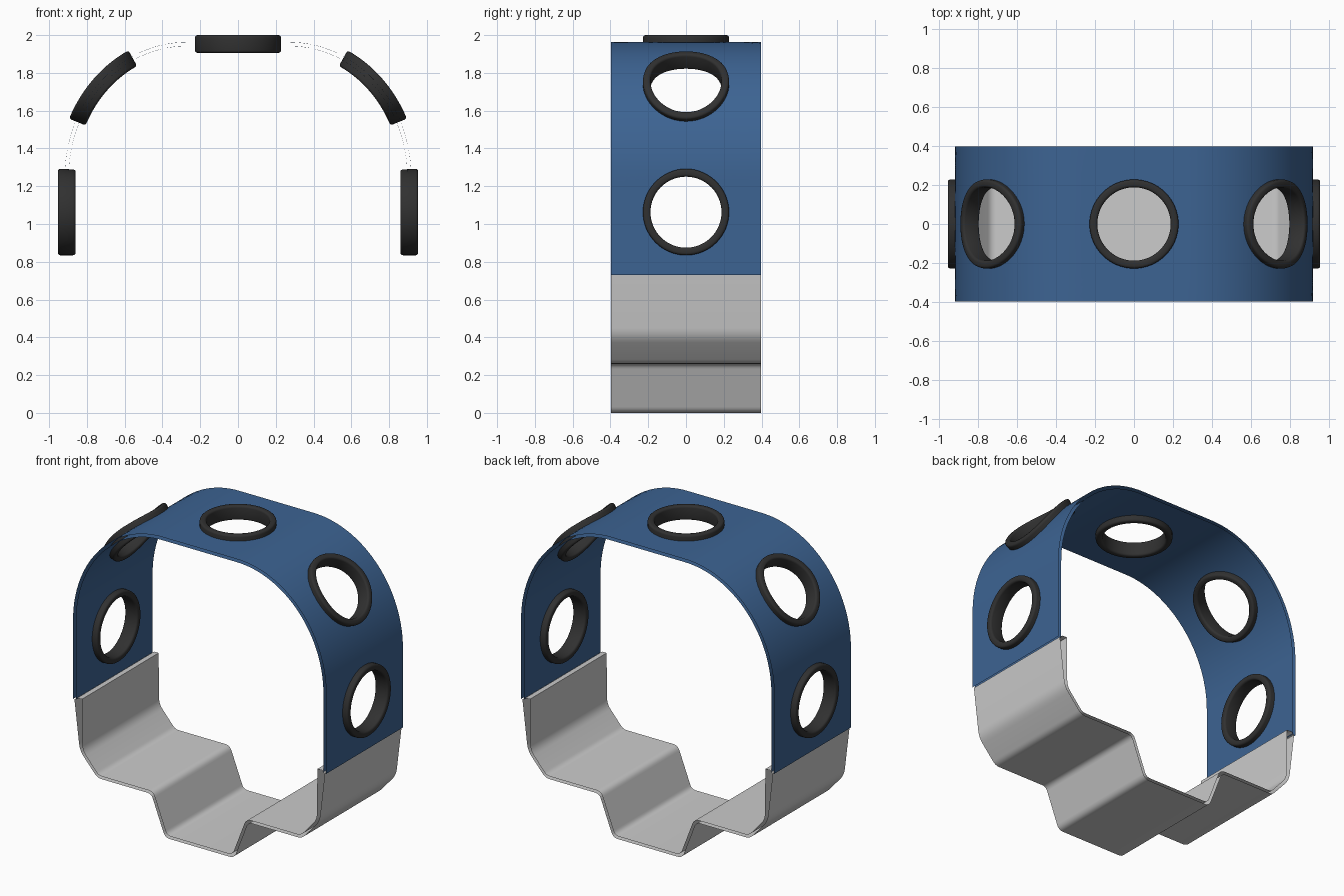
import bpy, bmesh, math
from mathutils import Vector

if "Cube" in bpy.data.objects:
    bpy.data.objects.remove(bpy.data.objects["Cube"])

W = 0.397                                  # half depth in y
X0, Z_LOW, Z_MID, Z_TOP = 0.907, 0.73, 1.25, 1.953
XF = 0.27                                  # half width of the flat roof
RX, RZ = X0 - XF, Z_TOP - Z_MID

# arc length table for the rounded shoulder
N = 400
table = [0.0]
for i in range(N):
    t = (i + 0.5) / N * math.pi / 2
    table.append(table[-1] + math.hypot(RX * math.sin(t), RZ * math.cos(t)) * math.pi / 2 / N)
S1 = Z_MID - Z_LOW
S2 = S1 + table[-1]
HALF = S2 + XF


def skin_point(s, y, n):
    """Point on the unrolled skin: s along the hoop, y in depth, n outwards."""
    side = 1
    if s > HALF:
        s, side = 2 * HALF - s, -1
    if s < S1:
        x, z, nx, nz = X0, Z_LOW + s, 1, 0
    elif s < S2:
        d = s - S1
        i = max(k for k in range(N) if table[k] <= d)
        t = (i + (d - table[i]) / (table[i + 1] - table[i])) / N * math.pi / 2
        x, z = XF + RX * math.cos(t), Z_MID + RZ * math.sin(t)
        nx, nz = RZ * math.cos(t), RX * math.sin(t)
        l = math.hypot(nx, nz)
        nx, nz = nx / l, nz / l
    else:
        x, z, nx, nz = HALF - s, Z_TOP, 0, 1
    return Vector((side * (x + n * nx), y, z + n * nz))


def finish(name, bm, color=None, angle=35):
    bmesh.ops.remove_doubles(bm, verts=bm.verts, dist=1e-5)
    bmesh.ops.recalc_face_normals(bm, faces=bm.faces)
    me = bpy.data.meshes.new(name)
    bm.to_mesh(me)
    bm.free()
    ob = bpy.data.objects.new(name, me)
    bpy.context.collection.objects.link(ob)
    if color:
        mat = bpy.data.materials.get(color[0]) or bpy.data.materials.new(color[0])
        mat.diffuse_color = (*color[1], 1)
        mat.use_nodes = True
        mat.node_tree.nodes["Principled BSDF"].inputs["Base Color"].default_value = mat.diffuse_color
        me.materials.append(mat)
    bpy.ops.object.select_all(action='DESELECT')
    ob.select_set(True)
    bpy.context.view_layer.objects.active = ob
    bpy.ops.object.shade_smooth_by_angle(angle=math.radians(angle))
    return ob


def skin_rows(bm, rows, closed_rows=False):
    m = len(rows[0])
    for a in range(len(rows) if closed_rows else len(rows) - 1):
        r, q = rows[a], rows[(a + 1) % len(rows)]
        for j in range(m):
            k = (j + 1) % m
            bm.faces.new((r[j], r[k], q[k], q[j]))


BLUE = ("blue_paint", (0.046, 0.126, 0.29))
BLACK = ("black_rubber", (0.03, 0.03, 0.03))
half_windows = [0.3325, 1.045]
windows = half_windows + [HALF] + [2 * HALF - s for s in reversed(half_windows)]
cuts = [0, 0.68, 1.45, 2 * HALF - 1.45, 2 * HALF - 0.68, 2 * HALF]

# upper skin: two thin open sheets, one panel per window
for name, n in (("upper_skin_outer", 0.01), ("upper_skin_inner", -0.01)):
    bm = bmesh.new()
    for i, c in enumerate(windows):
        a, b, K = cuts[i], cuts[i + 1], 16
        f = [k / K for k in range(K)]
        border = ([(a + (b - a) * t, -W) for t in f] + [(b, -W + 2 * W * t) for t in f]
                  + [(b - (b - a) * t, W) for t in f] + [(a, W - 2 * W * t) for t in f])
        rows = []
        for step in range(9):
            g, row = step / 8, []
            for s, y in border:
                d = math.hypot(s - c, y)
                hs, hy = c + 0.205 * (s - c) / d, 0.205 * y / d
                row.append(bm.verts.new(skin_point(hs + (s - hs) * g, hy + (y - hy) * g, n)))
            rows.append(row)
        skin_rows(bm, rows)
    finish(name, bm, BLUE)

# window rings that follow the skin, with rounded edges
section, B = [], 0.013
for cx, cn, start in ((0.228 - B, 0.047 - B, 0), (0.188 + B, 0.047 - B, 90),
                      (0.188 + B, -0.047 + B, 180), (0.228 - B, -0.047 + B, 270)):
    for k in range(4):
        t = math.radians(start + 30 * k)
        section.append((cx + B * math.cos(t), cn + B * math.sin(t)))
for i, c in enumerate(windows):
    bm = bmesh.new()
    rows = [[bm.verts.new(skin_point(c + r * math.cos(j * math.pi / 32),
                                     r * math.sin(j * math.pi / 32), n)) for j in range(64)]
            for r, n in section]
    skin_rows(bm, rows, True)
    finish(f"window_ring_{i + 1}", bm, BLACK, 50)


def rounded(points):
    """Replace each (x, z, radius) corner with a small curve."""
    out = []
    for i, (x, z, r) in enumerate(points):
        p = Vector((x, z))
        if r == 0:
            out.append(p)
            continue
        a = p + (Vector(points[i - 1][:2]) - p).normalized() * r
        b = p + (Vector(points[i + 1][:2]) - p).normalized() * r
        for k in range(7):
            t = k / 6
            out.append(a * (1 - t) ** 2 + p * 2 * t * (1 - t) + b * t * t)
    return out


# lower skin: stepped keel with outer and inner sheets joined by a rim, open ends
outer = rounded([(0.907, 0.73, 0), (0.868, 0.405, 0.045), (0.74, 0.26, 0.03),
                 (0.35, 0.26, 0.03), (0.25, 0.0, 0.035), (0, 0, 0)])
inner = rounded([(0.885, 0.745, 0), (0.853, 0.745, 0), (0.85, 0.413, 0.04), (0.732, 0.278, 0.025),
                 (0.337, 0.278, 0.035), (0.237, 0.018, 0.03), (0, 0.018, 0)])
mirror = lambda pts: [Vector((-p.x, p.y)) for p in pts]
loop = outer + mirror(outer[:-1])[::-1] + mirror(inner) + inner[:-1][::-1]
bm = bmesh.new()
skin_rows(bm, [[bm.verts.new((p.x, y, p.y)) for p in loop] for y in (-W, W)])
finish("lower_skin", bm)
